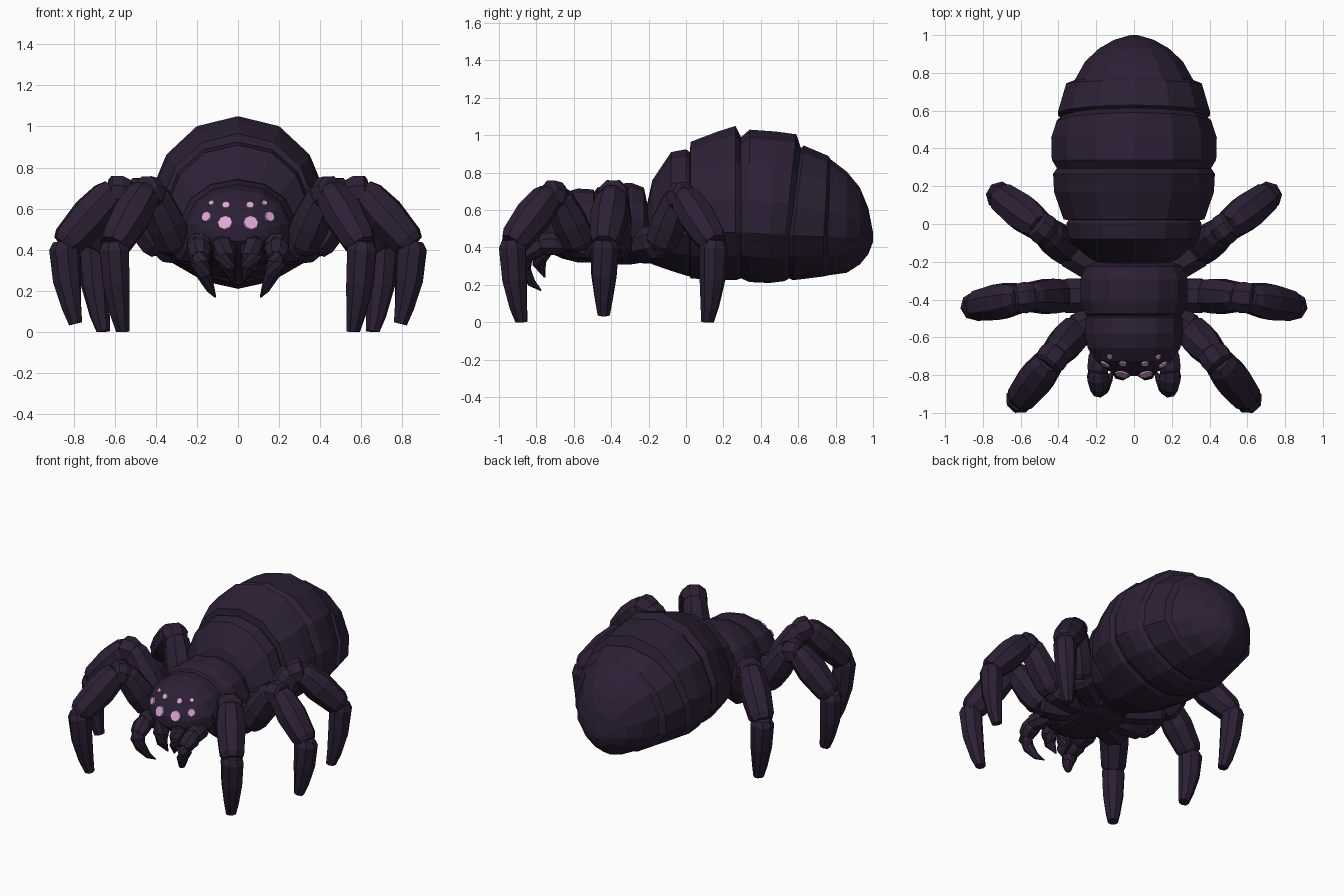
import bpy, bmesh, math
from mathutils import Vector
from mathutils.bvhtree import BVHTree


def colour(name, rgb):
    m = bpy.data.materials.new(name)
    m.diffuse_color = (*rgb, 1)
    return m


SHELL = colour("dark purple shell", (0.025, 0.0145, 0.035))
EYE = colour("pink eye", (0.72, 0.38, 0.69))


def finish(bm, name, mat):
    bmesh.ops.recalc_face_normals(bm, faces=bm.faces)
    me = bpy.data.meshes.new(name)
    bm.to_mesh(me)
    bm.free()
    me.materials.append(mat)
    ob = bpy.data.objects.new(name, me)
    bpy.context.collection.objects.link(ob)
    return ob


def skin(bm, rings):
    """Bridge rings of points and cap both ends."""
    vs = [[bm.verts.new(p) for p in r] for r in rings]
    n = len(vs[0])
    for a, b in zip(vs, vs[1:]):
        for i in range(n):
            j = (i + 1) % n
            bm.faces.new((a[i], a[j], b[j], b[i]))
    bm.faces.new(vs[0])
    bm.faces.new(vs[-1])


def body(name, stations, n=14, keel=1.0, tilt=0.0):
    """Loft along y; each station is (y, half width, bottom, middle, top)."""
    bm = bmesh.new()
    rings = []
    for y, w, lo, mid, hi in stations:
        ring = []
        lean = tilt * max(0, 1 - abs(y - 0.6) / 0.25)
        for i in range(n):
            a = 2 * math.pi * i / n
            c, s = math.cos(a), math.sin(a)
            e = 0.94 if c > 0 else keel
            x = math.copysign(abs(s) ** e, s) * w * 1.02
            h = abs(c) ** e * ((hi - mid) if c > 0 else (lo - mid))
            ring.append((x, y + lean * (max(c, -.2) - 1), mid + h))
        rings.append(ring)
    skin(bm, rings)
    return finish(bm, name, SHELL)


def tube(bm, path, sides=8):
    """Faceted limb through (x, y, z, radius) points."""
    pts = [Vector(p[:3]) for p in path]
    rings = []
    for k, p in enumerate(pts):
        d = pts[min(k + 1, len(pts) - 1)] - pts[max(k - 1, 0)]
        d.normalize()
        u = d.cross(Vector((-d.y, d.x, 0.01))).normalized()
        v = d.cross(u)
        r = path[k][3]
        rings.append([p + r * (u * math.cos(2 * math.pi * (i + .5) / sides)
                               + v * math.sin(2 * math.pi * (i + .5) / sides)) for i in range(sides)])
    skin(bm, rings)


def segment(bm, a, b, r0, rm, r1):
    """Limb piece that swells in the middle and narrows at its joints."""
    a, b = Vector(a), Vector(b)
    tube(bm, [(*a.lerp(b, t), r) for t, r in
              ((0, r0 * .75), (.12, r0), (.45, rm), (.9, r1), (1, r1 * .78))])


# Abdomen with overlapping stepped plates
body("abdomen", [
    (-0.22, 0.15, 0.34, 0.46, 0.58), (-0.18, 0.24, 0.31, 0.48, 0.76),
    (-0.08, 0.35, 0.275, 0.50, 0.91), (0.00, 0.36, 0.25, 0.51, 0.925),
    (0.02, 0.35, 0.245, 0.51, 0.91), (0.025, 0.375, 0.235, 0.52, 0.965),
    (0.17, 0.425, 0.225, 0.53, 1.02), (0.265, 0.43, 0.225, 0.53, 1.05),
    (0.295, 0.41, 0.235, 0.53, 0.99), (0.34, 0.437, 0.215, 0.53, 1.03),
    (0.48, 0.44, 0.21, 0.52, 1.02), (0.59, 0.41, 0.22, 0.52, 1.005),
    (0.615, 0.38, 0.235, 0.51, 0.93), (0.63, 0.405, 0.225, 0.51, 0.945),
    (0.76, 0.36, 0.245, 0.50, 0.89), (0.775, 0.315, 0.25, 0.50, 0.87),
    (0.86, 0.26, 0.265, 0.49, 0.805), (0.93, 0.185, 0.31, 0.48, 0.72),
    (0.975, 0.105, 0.365, 0.47, 0.61), (1.00, 0.02, 0.43, 0.45, 0.48)], keel=1.2, tilt=0.055)

# Waist, thorax and head
body("waist", [(-0.32, 0.17, 0.32, 0.44, 0.58), (-0.12, 0.17, 0.31, 0.44, 0.58)], 10)
body("thorax", [
    (-0.20, 0.20, 0.35, 0.47, 0.60), (-0.225, 0.255, 0.32, 0.48, 0.72),
    (-0.29, 0.285, 0.31, 0.48, 0.745), (-0.40, 0.285, 0.31, 0.48, 0.74),
    (-0.475, 0.26, 0.31, 0.48, 0.72), (-0.50, 0.235, 0.33, 0.48, 0.68)])
head = body("head", [
    (-0.47, 0.235, 0.33, 0.48, 0.67), (-0.495, 0.255, 0.32, 0.48, 0.71),
    (-0.58, 0.26, 0.32, 0.48, 0.715), (-0.66, 0.245, 0.34, 0.48, 0.69),
    (-0.725, 0.20, 0.37, 0.48, 0.64), (-0.775, 0.14, 0.41, 0.48, 0.575),
    (-0.805, 0.07, 0.44, 0.48, 0.52)])

# Eyes: thin discs lying on the head surface
bm = bmesh.new()
bm.from_mesh(head.data)
tree = BVHTree.FromBMesh(bm)
bm.free()
bm = bmesh.new()
for ex, ez, r in ((0.062, 0.53, 0.039), (0.058, 0.615, 0.021), (0.152, 0.56, 0.028), (0.127, 0.625, 0.016)):
    for s in (1, -1):
        p, nrm, _, _ = tree.ray_cast(Vector((s * ex, -2, ez)), Vector((0, 1, 0)))
        if nrm.y > 0:
            nrm = -nrm
        nrm = (nrm + Vector((0, -.1, 0))).normalized()
        q = nrm.to_track_quat('Z', 'Y')
        rings = [[p + nrm * h + q @ Vector((rr * math.cos(k * math.pi / 4), rr * math.sin(k * math.pi / 4), 0))
                  for k in range(8)] for h, rr in ((0.001, r), (0.0095, r * .92))]
        skin(bm, rings)
finish(bm, "eyes", EYE)

# Legs: root, hip, knee start, knee end, ankle, foot
LEGS = {
    "front_leg": ((.09, -.46, .41), (.30, -.56, .405), (.41, -.68, .68), (.465, -.75, .69), (.605, -.93, .42), (.56, -.88, 0)),
    "middle_leg": ((.09, -.38, .40), (.365, -.38, .40), (.54, -.385, .70), (.635, -.395, .685), (.845, -.435, .42), (.79, -.44, .04)),
    "rear_leg": ((.09, -.29, .40), (.345, -.14, .40), (.45, -.05, .675), (.52, .005, .68), (.71, .15, .42), (.655, .115, 0)),
}
for name, (root, hip, k0, k1, ankle, foot) in LEGS.items():
    for s, side in ((1, "right"), (-1, "left")):
        bm = bmesh.new()
        m = [Vector((s * p[0], p[1], p[2])) for p in (root, hip, k0, k1, ankle, foot)]
        segment(bm, m[0], m[1].lerp(m[2], .12), .08, .098, .098)     # hip joint
        segment(bm, m[1], m[2].lerp(m[3], .2), .092, .1, .084)       # thigh
        segment(bm, m[2].lerp(m[1], .1), m[3], .075, .09, .082)      # knee
        segment(bm, m[3].lerp(m[2], .35), m[4], .088, .102, .086)    # shin
        out = Vector((m[4].x - m[1].x, m[4].y - m[1].y, 0)).normalized()
        tube(bm, [(*m[4].lerp(m[5], t) + out * b, r) for t, b, r in   # lower leg
                  ((-.06, 0, .055), (.04, 0, .077), (.45, .012, .07), (.8, .008, .05), (1, 0, .035))])
        for v in bm.verts:
            v.co.z = max(v.co.z, 0)
        finish(bm, f"{name}_{side}", SHELL)

# Feelers with hooked tips, and the inner jaws
for s, side in ((1, "right"), (-1, "left")):
    bm = bmesh.new()
    segment(bm, (s * .17, -.64, .42), (s * .195, -.79, .42), .055, .065, .06)
    segment(bm, (s * .195, -.76, .43), (s * .185, -.875, .36), .05, .062, .052)
    tube(bm, [(s * .19, -.86, .385, .035), (s * .185, -.87, .34, .05), (s * .165, -.865, .28, .038),
              (s * .135, -.825, .21, .022), (s * .11, -.775, .17, .004)])
    finish(bm, f"feeler_{side}", SHELL)
    bm = bmesh.new()
    tube(bm, [(s * .06, -.72, .47, .045), (s * .065, -.76, .43, .06), (s * .065, -.775, .37, .055),
              (s * .05, -.785, .31, .036), (s * .025, -.755, .24, .004)])
    finish(bm, f"jaw_{side}", SHELL)
